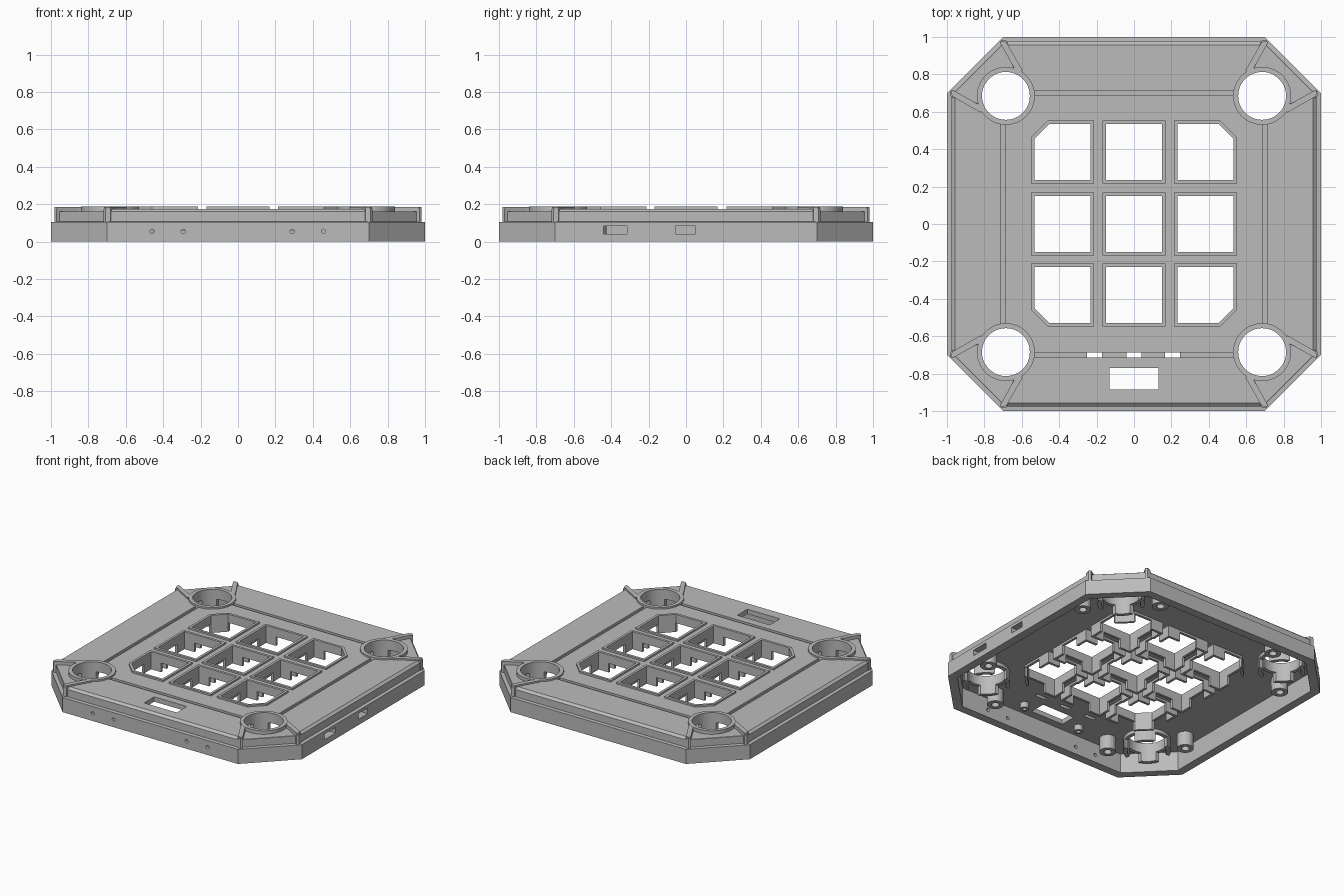
import bpy, bmesh, math
from mathutils import Vector

if "Cube" in bpy.data.objects:
    bpy.data.objects.remove(bpy.data.objects["Cube"])

grey = bpy.data.materials.new("plain_grey")
grey.diffuse_color = (0.5, 0.5, 0.5, 1)
grey.use_nodes = True
grey.node_tree.nodes["Principled BSDF"].inputs["Base Color"].default_value = grey.diffuse_color
SIGNS = [(sx, sy) for sx in (-1, 1) for sy in (-1, 1)]


def loft(name, rings, closed=False):
    """Join rings of (points, z); cap the ends, or close into a tube."""
    bm = bmesh.new()
    vs = [[bm.verts.new((x, y, z)) for x, y in pts] for pts, z in rings]
    n = len(vs[0])
    pairs = list(zip(vs, vs[1:] + vs[:1])) if closed else list(zip(vs, vs[1:]))
    for a, b in pairs:
        for i in range(n):
            j = (i + 1) % n
            bm.faces.new((a[i], a[j], b[j], b[i]))
    if not closed:
        bm.faces.new(vs[0])
        bm.faces.new(vs[-1])
    bmesh.ops.recalc_face_normals(bm, faces=bm.faces)
    me = bpy.data.meshes.new(name)
    bm.to_mesh(me)
    bm.free()
    me.materials.append(grey)
    ob = bpy.data.objects.new(name, me)
    bpy.context.collection.objects.link(ob)
    return ob


def rect(x0, x1, y0, y1):
    return [(x0, y0), (x1, y0), (x1, y1), (x0, y1)]


def circle(x, y, r, n=48):
    return [(x + r * math.cos(2 * math.pi * i / n), y + r * math.sin(2 * math.pi * i / n)) for i in range(n)]


def octagon(d):
    a, c = 1 - d, 0.7 - 0.414 * d
    return [(c, -a), (a, -c), (a, c), (c, a), (-c, a), (-a, c), (-a, -c), (-c, -a)]


def prism(name, pts, z0, z1):
    return loft(name, [(pts, z0), (pts, z1)])


def tube(name, outer, inner, z0, z1):
    return loft(name, [(outer, z0), (outer, z1), (inner, z1), (inner, z0)], True)


def cut(target, cutter):
    cutter.hide_render = True
    m = target.modifiers.new("cut", "BOOLEAN")
    m.operation, m.object, m.solver = "DIFFERENCE", cutter, "EXACT"
    bpy.context.view_layer.objects.active = target
    bpy.ops.object.modifier_apply(modifier=m.name)
    bpy.data.objects.remove(cutter)


def window(cx, cy, h):
    """Square outline; the outer corner of a corner window is chamfered."""
    k = 0.09 * h / 0.168
    pts = []
    for ux, uy in ((-1, -1), (1, -1), (1, 1), (-1, 1)):
        p = (cx + ux * h, cy + uy * h)
        if cx * ux > 0 and cy * uy > 0:
            a, b = (p[0] - ux * k, p[1]), (p[0], p[1] - uy * k)
            pts += [a, b] if ux * uy < 0 else [b, a]
        else:
            pts.append(p)
    return pts


# hollow shell with a ledge and a bevelled top
shell = loft("shell", [(octagon(0.06), 0.14), (octagon(0.06), 0), (octagon(0), 0), (octagon(0), 0.105),
                       (octagon(0.025), 0.107), (octagon(0.025), 0.16), (octagon(0.042), 0.175)])

# grooves between the round holes
for s in (-1, 1):
    cut(shell, prism("groove_cutter", rect(-0.56, 0.56, s * 0.70 - 0.013, s * 0.70 + 0.013), 0.158, 0.3))
    cut(shell, prism("groove_cutter", rect(s * 0.70 - 0.013, s * 0.70 + 0.013, -0.55, 0.55), 0.158, 0.3))

# lowered corners
for sx, sy in SIGNS:
    pts = [(0.635, 0.80), (0.715, 1.05), (1.05, 0.715), (0.80, 0.635), (0.69, 0.69)]
    cut(shell, prism("corner_cutter", [(x * sx, y * sy) for x, y in pts], 0.162, 0.3))
    cut(shell, prism("round_cutter", circle(0.685 * sx, 0.685 * sy, 0.14), -0.1, 0.3))

# display opening and the three slots in front
cut(shell, prism("display_cutter", rect(-0.13, 0.13, -0.885, -0.77), 0.1, 0.3))
for x in (-0.21, 0, 0.205):
    cut(shell, prism("slot_cutter", rect(x - 0.04, x + 0.04, -0.713, -0.687), 0.1, 0.3))

# connector slots in the right wall and pin holes in the front wall
for y0, y1 in ((-0.44, -0.315), (-0.055, 0.05)):
    cut(shell, prism("port_cutter", rect(0.9, 1.1, y0, y1), 0.042, 0.083))
for x in (-0.46, -0.293, 0.29, 0.457):
    c = prism("pin_cutter", circle(0, 0, 0.012, 12), -0.1, 0.1)
    c.rotation_euler = (math.pi / 2, 0, 0)
    c.location = (x, -1, 0.055)
    bpy.context.view_layer.update()
    cut(shell, c)

# nine window frames with notched collars underneath
for cx in (-0.383, 0, 0.383):
    for cy in (-0.38, 0, 0.385):
        cut(shell, prism("window_cutter", window(cx, cy, 0.158), 0.1, 0.3))
        f = tube("window_frame", window(cx, cy, 0.168), window(cx, cy, 0.15), 0.06, 0.187)
        cut(f, prism("notch_cutter", rect(cx - 0.07, cx + 0.07, cy - 0.3, cy + 0.3), 0, 0.125))
        cut(f, prism("notch_cutter", rect(cx - 0.3, cx + 0.3, cy - 0.07, cy + 0.07), 0, 0.125))

for sx, sy in SIGNS:
    # round corner collars, notched underneath
    cx, cy = 0.685 * sx, 0.685 * sy
    r = tube("round_collar", circle(cx, cy, 0.155), circle(cx, cy, 0.128), 0.05, 0.187)
    cut(r, prism("notch_cutter", rect(cx - 0.05, cx + 0.05, cy - 0.3, cy + 0.3), 0, 0.115))
    cut(r, prism("notch_cutter", rect(cx - 0.3, cx + 0.3, cy - 0.05, cy + 0.05), 0, 0.115))
    bpy.ops.object.select_all(action="DESELECT")
    r.select_set(True)
    bpy.context.view_layer.objects.active = r
    bpy.ops.object.shade_smooth_by_angle(angle=math.radians(30))
    for swap in (False, True):
        # ribs from each collar to the octagon corners, folded down the side
        def place(pts):
            return [((y if swap else x) * sx, (x if swap else y) * sy) for x, y in pts]
        rib = [(0.595, 0.82), (0.625, 0.805), (0.716, 0.968), (0.706, 0.98), (0.682, 0.972)]
        prism("corner_rib", place(rib), 0.15, 0.186)
        end = [(0.667, 0.945), (0.703, 0.945), (0.718, 0.97), (0.708, 0.982), (0.682, 0.98)]
        prism("rib_end", place(end), 0.1, 0.175)
        # screw bosses
        bx, by = place([(0.48, 0.84)])[0]
        tube("screw_boss", circle(bx, by, 0.055, 24), circle(bx, by, 0.026, 24), 0.04, 0.145)
    # small posts between the windows
    px, py = 0.19 * sx, 0.19 * sy
    tube("board_post", circle(px, py, 0.025, 16), circle(px, py, 0.012, 16), 0.11, 0.145)

# posts beside the display
for sx in (-1, 1):
    x = 0.23 * sx
    tube("display_post", circle(x, -0.84, 0.03, 16), circle(x, -0.84, 0.014, 16), 0.1, 0.145)
